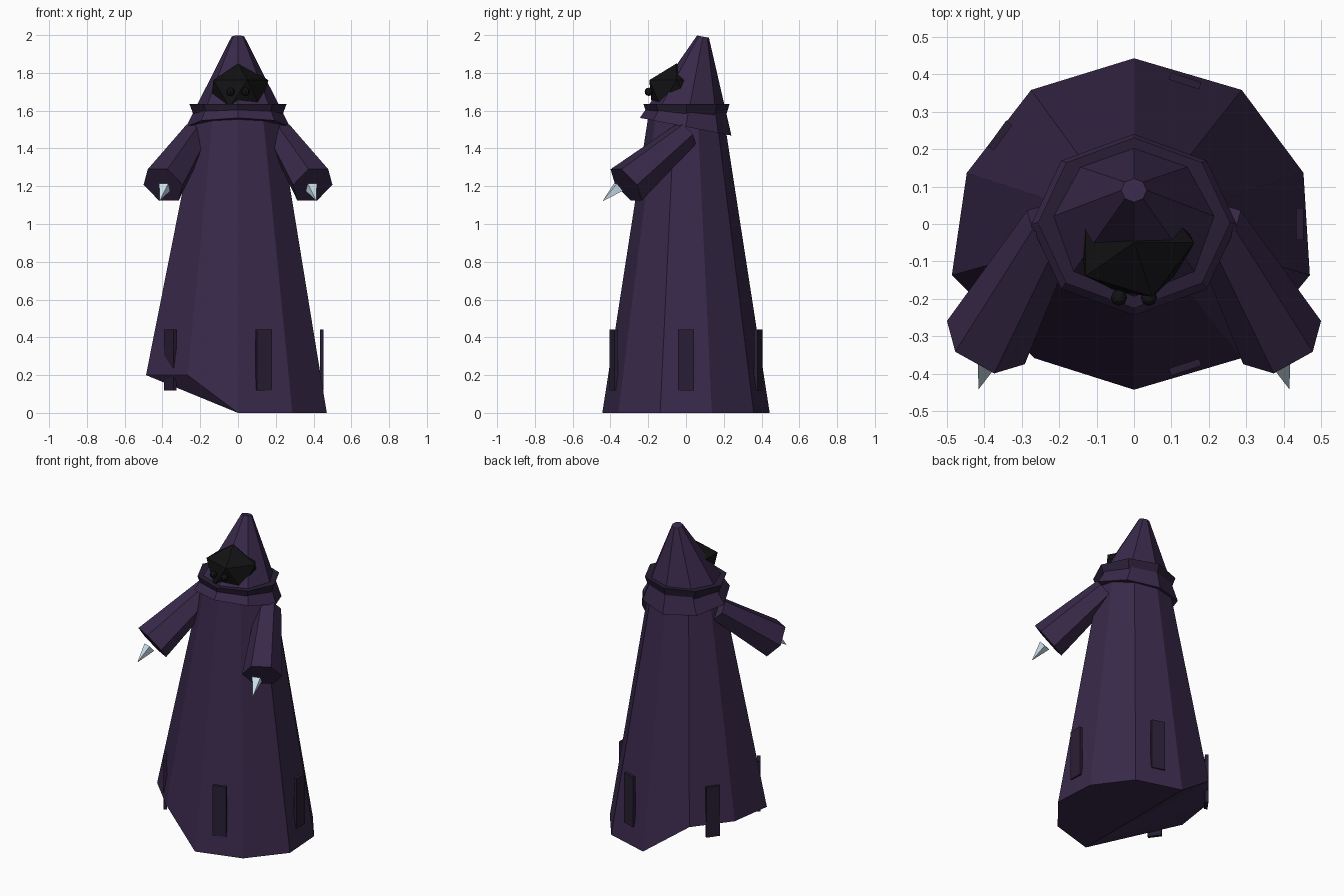
import bpy, bmesh
from math import cos, sin, radians
from mathutils import Vector, Matrix

if "Cube" in bpy.data.objects:
    bpy.data.objects.remove(bpy.data.objects["Cube"])


def material(name, rgb):
    m = bpy.data.materials.new(name)
    m.diffuse_color = (*rgb, 1)
    m.use_nodes = True
    m.node_tree.nodes["Principled BSDF"].inputs["Base Color"].default_value = m.diffuse_color
    return m


cloth = material("cloth", (0.040, 0.022, 0.068))
trim = material("trim", (0.022, 0.013, 0.035))
shadow = material("shadow", (0.006, 0.006, 0.007))
steel = material("steel", (0.62, 0.76, 0.85))


def finish(name, bm, mat):
    bmesh.ops.recalc_face_normals(bm, faces=bm.faces[:])
    mesh = bpy.data.meshes.new(name)
    bm.to_mesh(mesh)
    bm.free()
    mesh.materials.append(mat)
    ob = bpy.data.objects.new(name, mesh)
    bpy.context.collection.objects.link(ob)
    return ob


def frustum(name, sides, p0, p1, r0, r1, mat, start=0, hem=None):
    """Flat-sided cone from p0 to p1; radii are (horizontal, other) pairs, hem maps ring index to (x, z)."""
    p0, p1 = Vector(p0), Vector(p1)
    w = (p1 - p0).normalized()
    u = w.cross(Vector((0, 0, 1)))
    u = u.normalized() if u.length > 1e-4 else Vector((1, 0, 0))
    v = w.cross(u)
    bm = bmesh.new()
    rings = []
    for p, r in ((p0, r0), (p1, r1)):
        angles = [radians(start + 360 * i / sides) for i in range(sides)]
        rings.append([bm.verts.new(p + u * r[0] * cos(a) + v * r[1] * sin(a)) for a in angles])
    low, high = rings
    for i in range(sides):
        j = (i + 1) % sides
        bm.faces.new((low[i], low[j], high[j], high[i]))
    bm.faces.new(high)
    if hem:
        for i, (x, z) in hem.items():
            low[i].co.x, low[i].co.z = x, z
        for i in range(1, sides - 1):
            bm.faces.new((low[0], low[i + 1], low[i]))
    else:
        bm.faces.new(low[::-1])
    return finish(name, bm, mat)


# Robe with an uneven hem, lifted on the left (ring starts at the front)
frustum("robe", 10, (0, 0, 0), (0, 0, 1.6), (0.49, 0.443), (0.22, 0.195), cloth, start=270,
        hem={6: (-0.275, 0.2), 7: (-0.447, 0.2), 8: (-0.487, 0.2), 9: (-0.267, 0.2),
             2: (0.47, 0), 3: (0.453, 0)})

# Hood leaning back, and the collar around it
frustum("hood", 8, (0, -0.002, 1.515), (0, 0.09, 1.992), (0.275, 0.247), (0.034, 0.032), cloth)
frustum("collar", 8, (0, 0.003, 1.55), (0, 0.003, 1.635), (0.225, 0.2), (0.257, 0.228), trim)

# Dark faceted face, narrower at the chin, and eyes
bm = bmesh.new()
bmesh.ops.create_icosphere(bm, subdivisions=1, radius=1)
for v in bm.verts:
    k = 0.9 if v.co.z < 0 else 1
    v.co = (0.18 * k * v.co.x, -0.05 + 0.17 * k * v.co.y, 1.69 + 0.16 * v.co.z)
finish("face", bm, shadow)
for side, label in ((-1, "left"), (1, "right")):
    bm = bmesh.new()
    bmesh.ops.create_uvsphere(bm, u_segments=8, v_segments=6, radius=0.022,
                              matrix=Matrix.Translation((side * 0.04, -0.197, 1.7)))
    finish(label + "_eye", bm, shadow)

    # Sleeve and claw
    frustum(label + "_sleeve", 6, (side * 0.22, 0, 1.475), (side * 0.396, -0.317, 1.207),
            (0.075, 0.075), (0.119, 0.119), cloth)
    frustum(label + "_claw", 4, (side * 0.388, -0.358, 1.195), (side * 0.415, -0.44, 1.122),
            (0.036, 0.036), (0.001, 0.001), steel, start=45)

# Cloth strips around the hem
for i in range(5):
    a = radians(72 * i)
    bm = bmesh.new()
    bmesh.ops.create_cube(bm, size=1,
        matrix=Matrix.Translation((0.443 * cos(a), 0.402 * sin(a), 0.28))
        @ Matrix.Rotation(a, 4, 'Z') @ Matrix.Diagonal((0.02, 0.085, 0.325, 1)))
    finish(f"hem_strip_{i + 1}", bm, trim)
